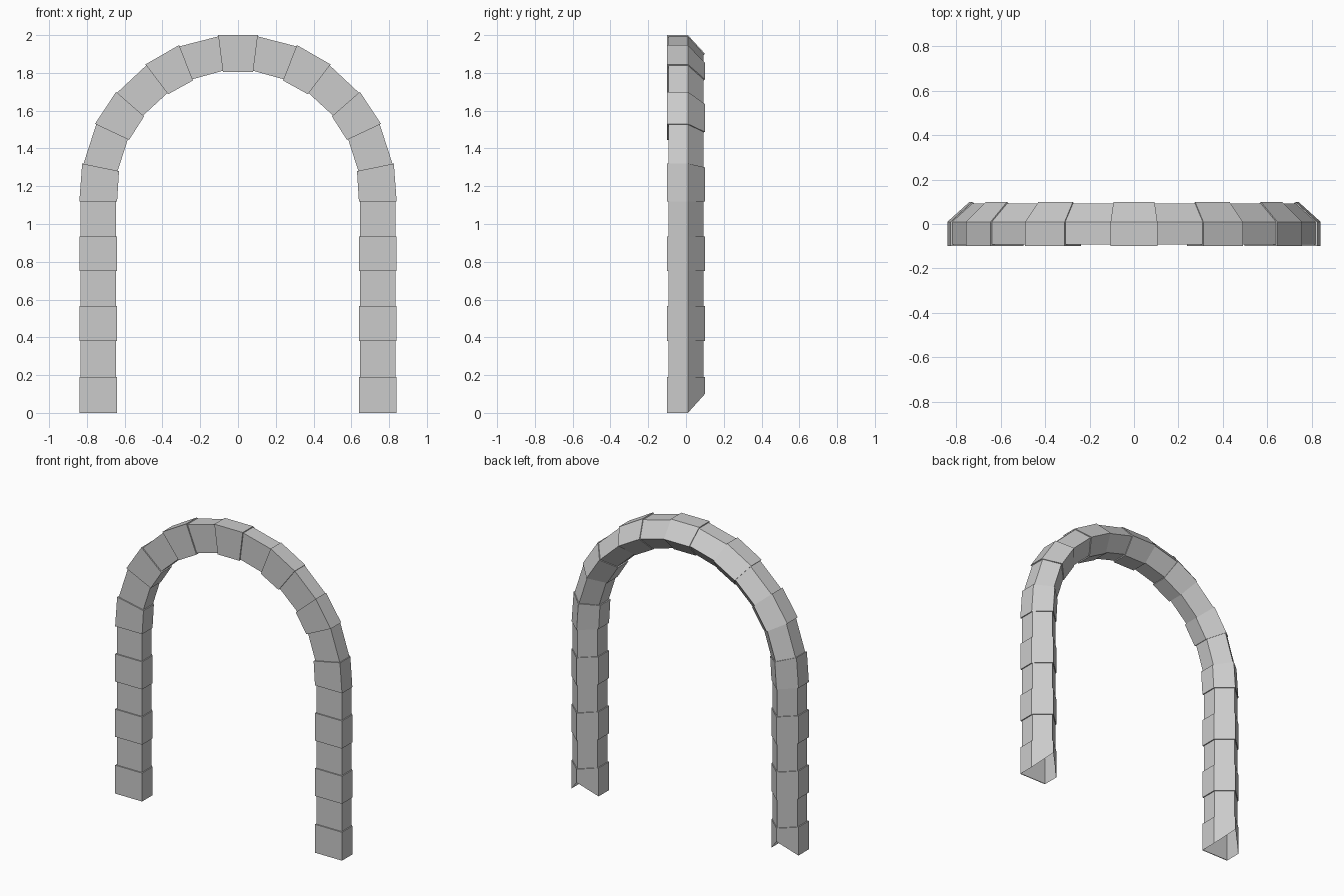
import bpy
import bmesh
from mathutils import Vector

if "Cube" in bpy.data.objects:
    bpy.data.objects.remove(bpy.data.objects["Cube"], do_unlink=True)

stone = bpy.data.materials.new("stone grey")
stone.use_nodes = True
GREY = (0.6, 0.6, 0.6, 1)
stone.diffuse_color = GREY
stone.node_tree.nodes["Principled BSDF"].inputs["Base Color"].default_value = GREY

# Joints of the left-hand half as outer and inner points (x, z), foot to crown
half = [((-0.84, z), (-0.64, z)) for z in (0, 0.19, 0.38, 0.565, 0.75, 0.935, 1.12)]
half += [
    ((-0.825, 1.32), (-0.63, 1.28)),
    ((-0.757, 1.53), (-0.577, 1.445)),
    ((-0.645, 1.7), (-0.497, 1.57)),
    ((-0.49, 1.845), (-0.37, 1.687)),
    ((-0.312, 1.947), (-0.238, 1.76)),
    ((-0.105, 2.0), (-0.08, 1.804)),
]
joints = half + [tuple((-x, z) for x, z in j) for j in reversed(half)]
FEET = (0, len(joints) - 1)


def section(index, inset, front, back):
    """House-shaped ring: flat front, two sides and a ridge at the back."""
    outer, inner = (Vector(p) for p in joints[index])
    step = (outer - inner).normalized() * inset
    outer, inner = outer - step, inner + step
    ridge = (outer + inner) / 2
    if index in FEET:
        ridge.y += 0.1      # slanted cut behind each foot
    ring = ((outer, front), (outer, 0.01), (ridge, back), (inner, 0.01), (inner, front))
    return [(p.x, y, p.y) for p, y in ring]


def loft(name, indices, inset, front, back, raised=False):
    bm = bmesh.new()
    rings = [[bm.verts.new(c) for c in section(i, inset, front, back)] for i in indices]
    fronts = []
    for a, b in zip(rings, rings[1:]):
        for k in range(5):
            n = (k + 1) % 5
            face = bm.faces.new((a[k], a[n], b[n], b[k]))
            if k == 4:
                fronts.append(face)
    if raised:
        # Close the ends, except under the feet
        for i, ring in ((indices[0], rings[0]), (indices[-1], rings[-1])):
            if i not in FEET:
                bm.faces.new(ring)
        # Bevelled front panel
        bmesh.ops.inset_individual(bm, faces=fronts, thickness=0.01)
        for face in fronts:
            for v in face.verts:
                v.co.y = -0.1
    bmesh.ops.recalc_face_normals(bm, faces=bm.faces)
    mesh = bpy.data.meshes.new(name)
    bm.to_mesh(mesh)
    bm.free()
    mesh.materials.append(stone)
    obj = bpy.data.objects.new(name, mesh)
    bpy.context.collection.objects.link(obj)


# Recessed stones, one run between the two feet
loft("recessed_stones", range(1, len(joints) - 1), 0.007, -0.092, 0.092)

# Raised stones on every other pair of joints
for n, i in enumerate(range(0, len(joints), 2)):
    name = "keystone" if i == len(half) - 1 else f"raised_stone_{n + 1}"
    loft(name, (i, i + 1), 0, -0.095, 0.1, raised=True)
